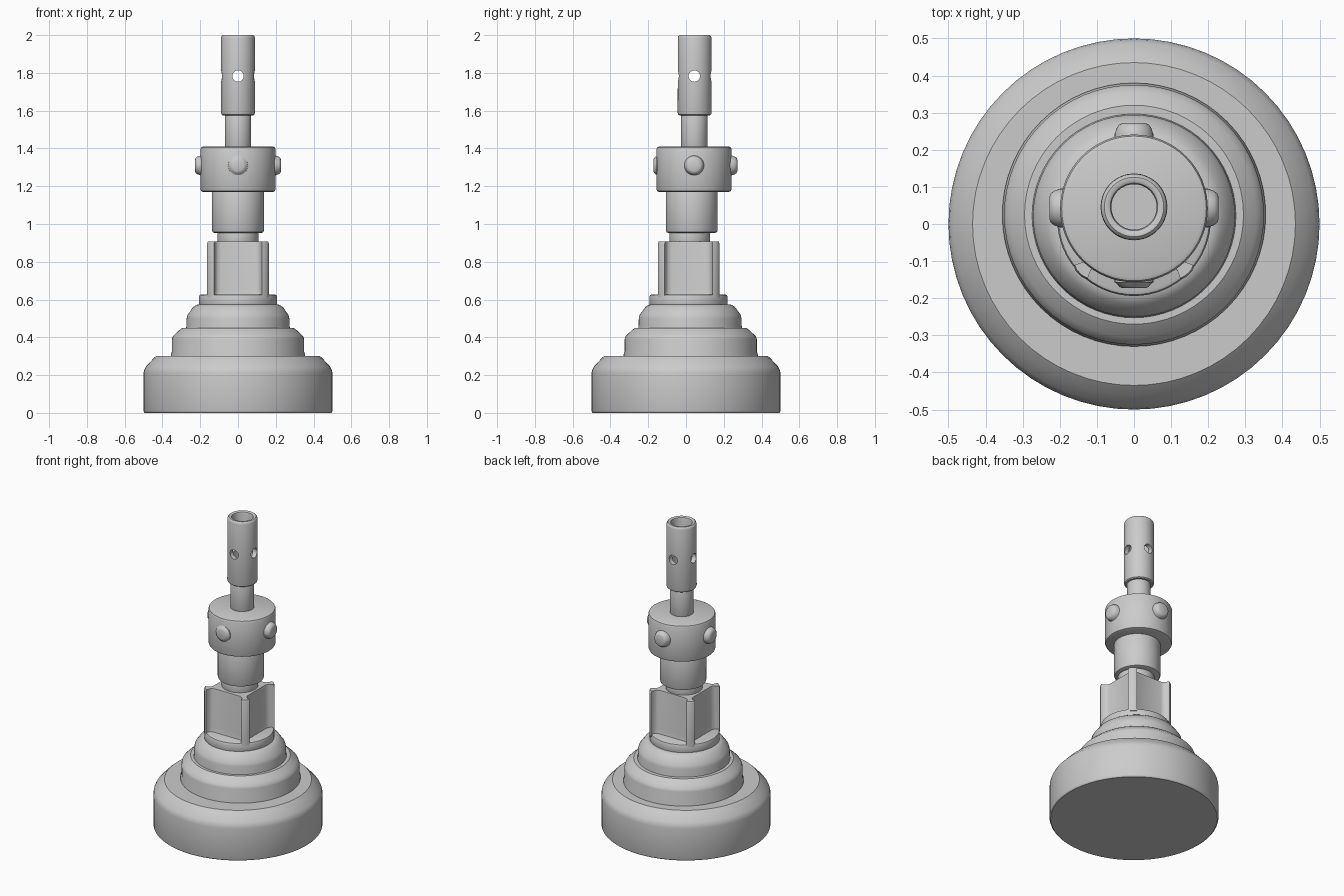
import bpy, bmesh, math
from mathutils import Matrix, Vector

if "Cube" in bpy.data.objects:
    bpy.data.objects.remove(bpy.data.objects["Cube"])


def finish(bm, name, angle=35):
    bmesh.ops.recalc_face_normals(bm, faces=bm.faces)
    me = bpy.data.meshes.new(name)
    bm.to_mesh(me)
    bm.free()
    ob = bpy.data.objects.new(name, me)
    bpy.context.collection.objects.link(ob)
    bpy.ops.object.select_all(action='DESELECT')
    ob.select_set(True)
    bpy.context.view_layer.objects.active = ob
    bpy.ops.object.shade_smooth_by_angle(angle=math.radians(angle))
    return ob


def lathe(name, profile, cy=0.0, seg=64, matrix=None):
    """Spin an (r, z) profile about z; zero radii become poles."""
    bm = bmesh.new()
    rings = []
    for r, z in profile:
        if r == 0:
            rings.append([bm.verts.new((0, 0, z))] * seg)
        else:
            rings.append([bm.verts.new((r * math.cos(2 * math.pi * i / seg),
                                        r * math.sin(2 * math.pi * i / seg), z))
                          for i in range(seg)])
    for a, b in zip(rings, rings[1:]):
        for i in range(seg):
            j = (i + 1) % seg
            quad = list(dict.fromkeys((a[i], a[j], b[j], b[i])))
            bm.faces.new(quad)
    bm.transform(matrix if matrix else Matrix.Translation((0, cy, 0)))
    return finish(bm, name)


def drum(name, r, z0, z1, cy, b=0.012):
    """Cylinder with softened rims."""
    k = b * 0.3
    return lathe(name, [(0, z0), (r - b, z0), (r - k, z0 + k), (r, z0 + b),
                        (r, z1 - b), (r - k, z1 - k), (r - b, z1), (0, z1)], cy)


# Stepped foot: three rounded tiers and a thin ring
lathe("base", [(0, 0), (0.493, 0), (0.498, 0.004), (0.5, 0.01), (0.5, 0.21),
               (0.497, 0.227), (0.488, 0.245), (0.46, 0.275), (0.446, 0.29),
               (0.435, 0.30), (0, 0.30)])
lathe("middle_tier", [(0, 0.28), (0.355, 0.28), (0.355, 0.31), (0.35, 0.325),
                      (0.35, 0.39), (0.345, 0.405), (0.33, 0.42), (0.312, 0.437),
                      (0.295, 0.45), (0, 0.45)], 0.025)
lathe("upper_tier", [(0, 0.43), (0.278, 0.43), (0.273, 0.46), (0.272, 0.50),
                     (0.267, 0.52), (0.252, 0.54), (0.238, 0.56), (0.22, 0.572),
                     (0.205, 0.575), (0, 0.575)], 0.022)
drum("thin_ring", 0.207, 0.56, 0.627, 0.013)

# Fluted block: four wide channels leaving diagonal ribs
outline = []
quarter = [(-0.09, -0.125), (0.09, -0.125), (0.108, -0.13), (0.119, -0.141),
           (0.127, -0.163), (0.14, -0.157), (0.152, -0.146)]
for q in range(4):
    rot = Matrix.Rotation(q * math.pi / 2, 3, 'Z')
    pts = quarter + [(-y, x) for x, y in [(-0.14, -0.157), (-0.127, -0.163),
                                          (-0.119, -0.141), (-0.108, -0.13)]]
    outline += [rot @ Vector((x, y, 0)) for x, y in pts]
bm = bmesh.new()
levels = [(1.06, 0.61), (1.03, 0.635), (1.0, 0.655), (1.0, 0.895), (0.98, 0.907)]
rings = []
for s, z in levels:
    ring = []
    for p in outline:
        f = s if p.length < 0.19 or s < 1 else 1.0
        ring.append(bm.verts.new((p.x * f, p.y * f + 0.014, z)))
    rings.append(ring)
n = len(outline)
for a, b in zip(rings, rings[1:]):
    for i in range(n):
        bm.faces.new((a[i], a[(i + 1) % n], b[(i + 1) % n], b[i]))
bm.faces.new(rings[0])
bm.faces.new(rings[-1])
finish(bm, "fluted_block")

# Neck, sleeve, collar and rod
drum("neck", 0.108, 0.89, 0.97, 0.02, 0.004)
drum("sleeve", 0.137, 0.953, 1.19, 0.03, 0.012)
drum("collar", 0.199, 1.17, 1.41, 0.042, 0.014)
drum("rod", 0.07, 1.39, 1.60, 0.044, 0.004)

# Four knobs around the collar
for i, reach in enumerate((0.228, 0.229, 0.228, 0.216)):
    m = (Matrix.Translation((0, 0.043, 1.31)) @ Matrix.Rotation(i * math.pi / 2, 4, 'Z')
         @ Matrix.Rotation(math.pi / 2, 4, 'Y'))
    lathe("collar_knob_%d" % (i + 1),
          [(0, 0.15), (0.054, 0.15), (0.052, 0.2), (0.046, reach - 0.012),
           (0.04, reach - 0.004), (0.03, reach), (0, reach)], seg=32, matrix=m)

# Hollow tip tube with crossed through-holes
tube = lathe("tip_tube", [(0, 1.575), (0.08, 1.575), (0.087, 1.58), (0.09, 1.59),
                          (0.089, 1.985), (0.086, 1.995), (0.08, 2.0), (0.07, 2.0),
                          (0.064, 1.996), (0.061, 1.985), (0.061, 1.66), (0, 1.66)], 0.046)
for i in range(2):
    m = (Matrix.Translation((0, 0.044, 1.783)) @ Matrix.Rotation(i * math.pi / 2, 4, 'Z')
         @ Matrix.Rotation(math.pi / 2, 4, 'Y'))
    cutter = lathe("hole_cutter", [(0, -0.2), (0.03, -0.2), (0.03, 0.2), (0, 0.2)],
                   seg=32, matrix=m)
    cutter.hide_render = True
    mod = tube.modifiers.new("hole", 'BOOLEAN')
    mod.operation = 'DIFFERENCE'
    mod.solver = 'EXACT'
    mod.object = cutter
    bpy.context.view_layer.objects.active = tube
    bpy.ops.object.modifier_apply(modifier=mod.name)
    bpy.data.objects.remove(cutter)
bpy.ops.object.select_all(action='DESELECT')
tube.select_set(True)
bpy.context.view_layer.objects.active = tube
bpy.ops.object.shade_smooth_by_angle(angle=math.radians(35))
